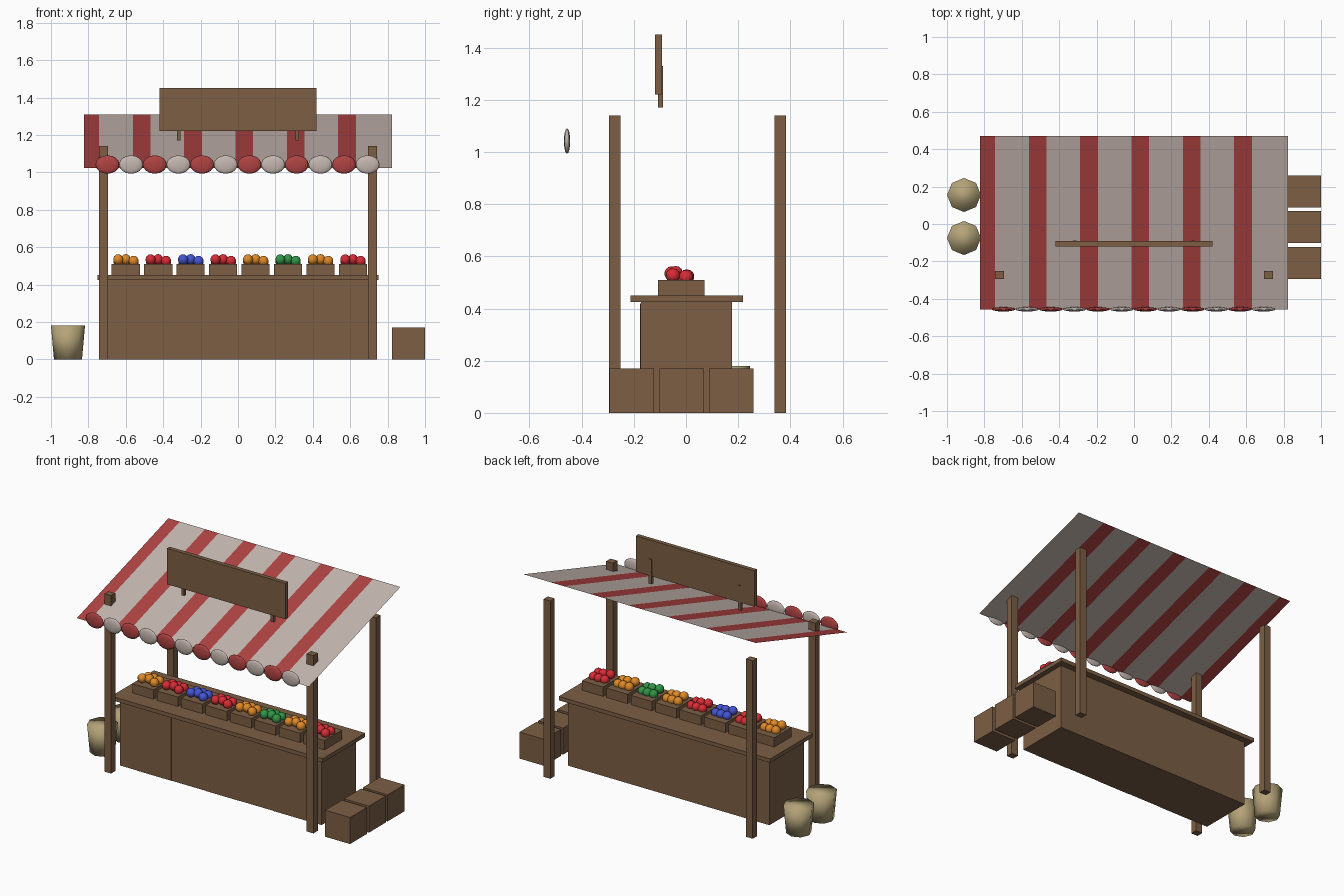
import bpy, bmesh, math
from mathutils import Matrix, Vector

cube = bpy.data.objects.get("Cube")
if cube:
    bpy.data.objects.remove(cube, do_unlink=True)


def material(name, rgb):
    m = bpy.data.materials.new(name)
    m.use_nodes = True
    m.diffuse_color = (*rgb, 1)
    bsdf = m.node_tree.nodes["Principled BSDF"]
    bsdf.inputs["Base Color"].default_value = (*rgb, 1)
    bsdf.inputs["Roughness"].default_value = 0.9
    return m


WOOD = material("brown wood", (0.2, 0.112, 0.058))
RED_CLOTH = material("red cloth", (0.43, 0.055, 0.055))
WHITE_CLOTH = material("white cloth", (0.56, 0.47, 0.43))
SACKCLOTH = material("tan sackcloth", (0.46, 0.37, 0.19))
FRUIT = {
    "orange": material("orange fruit", (0.74, 0.25, 0.02)),
    "red": material("red fruit", (0.68, 0.025, 0.035)),
    "blue": material("blue fruit", (0.06, 0.09, 0.65)),
    "green": material("green fruit", (0.03, 0.3, 0.06)),
}


def finish(name, bm, mats, smooth=False):
    mesh = bpy.data.meshes.new(name)
    for f in bm.faces:
        f.smooth = smooth
    bm.to_mesh(mesh)
    bm.free()
    for m in mats:
        mesh.materials.append(m)
    obj = bpy.data.objects.new(name, mesh)
    bpy.context.collection.objects.link(obj)
    return obj


def box(name, x, y, z, mat=WOOD):
    """Box from (low, high) ranges on each axis."""
    bm = bmesh.new()
    lo, hi = Vector((x[0], y[0], z[0])), Vector((x[1], y[1], z[1]))
    bmesh.ops.create_cube(bm, size=1, matrix=Matrix.Translation((lo + hi) / 2)
                          @ Matrix.Diagonal((*(hi - lo), 1)))
    return finish(name, bm, [mat])


# Counter body, front planks and top
box("counter_body", (-0.715, 0.715), (-0.172, 0.176), (0, 0.425))
seams = [-0.715] + [-0.592 + 0.2415 * i for i in range(6)] + [0.715]
for i, (a, b) in enumerate(zip(seams, seams[1:])):
    relief = 0.004 if i % 2 else 0.002
    box(f"counter_plank_{i + 1}", (a, b), (-0.172 - relief, -0.17), (0, 0.42))
box("counter_top", (-0.75, 0.75), (-0.213, 0.218), (0.425, 0.45))

# Four corner posts
for side, x in (("left", 0.718), ("right", -0.718)):
    for end, y in (("front", -0.273), ("back", 0.362)):
        box(f"{end}_{side}_post", (x - 0.024, x + 0.024), (y - 0.022, y + 0.022), (0, 1.14))

# Striped canopy: one sloping sheet cut into strips
FRONT, BACK, HALF, PITCH = (-0.457, 1.024), (0.47, 1.31), 0.823, 0.2745
edges = [-HALF]
for k in range(6):
    start = -0.837 + PITCH * k
    edges += [e for e in (start, start + 0.095) if e > -HALF]
edges.append(HALF)
bm = bmesh.new()
rows = [(bm.verts.new((x, *FRONT)), bm.verts.new((x, *BACK))) for x in edges]
for i, (p, q) in enumerate(zip(rows, rows[1:])):
    face = bm.faces.new((p[0], q[0], q[1], p[1]))
    face.material_index = i % 2
finish("canopy", bm, [RED_CLOTH, WHITE_CLOTH])

# Scalloped canopy trim
for i in range(12):
    bm = bmesh.new()
    place = Matrix.Translation((-0.698 + 0.1265 * i, -0.456, 1.042))
    bmesh.ops.create_uvsphere(bm, u_segments=12, v_segments=8, radius=1,
                              matrix=place @ Matrix.Diagonal((0.064, 0.012, 0.049, 1)))
    finish(f"scallop_{i + 1}", bm, [WHITE_CLOTH if i % 2 else RED_CLOTH], True)

# Blank sign board on two brackets
box("sign_board", (-0.42, 0.42), (-0.119, -0.092), (1.22, 1.45))
for side, x in (("left", 0.317), ("right", -0.317)):
    box(f"sign_bracket_{side}", (x - 0.01, x + 0.01), (-0.107, -0.088), (1.17, 1.33))

# Produce crates, each with a small heap of fruit
heap = [(-0.041, -0.055, 0.534), (0, -0.04, 0.535), (0.042, -0.05, 0.526),
        (-0.04, 0.002, 0.522), (0.002, 0.004, 0.522), (0.042, 0.0, 0.52)]
kinds = "orange red blue red orange green orange red".split()
for i, kind in enumerate(kinds):
    cx = -0.6 + 0.1735 * i
    box(f"produce_crate_{i + 1}", (cx - 0.075, cx + 0.075), (-0.107, 0.07), (0.45, 0.51))
    bm = bmesh.new()
    for dx, y, z in heap:
        bmesh.ops.create_uvsphere(bm, u_segments=10, v_segments=7, radius=0.028,
                                  matrix=Matrix.Translation((cx + dx, y, z)))
    finish(f"{kind}_fruit_{i + 1}", bm, [FRUIT[kind]], True)

# Storage boxes beside the stall
for i, y in enumerate((-0.208, -0.016, 0.173)):
    box(f"storage_box_{i + 1}", (0.824, 1.0), (y - 0.085, y + 0.085), (0, 0.17))

# Tapered sacks on the other side
for i, y in enumerate((-0.075, 0.155)):
    bm = bmesh.new()
    bmesh.ops.create_cone(bm, cap_ends=True, segments=8, radius1=0.075, radius2=0.091,
                          depth=0.18, matrix=Matrix.Translation((-0.909, y, 0.09)))
    finish(f"sack_{i + 1}", bm, [SACKCLOTH], True)
